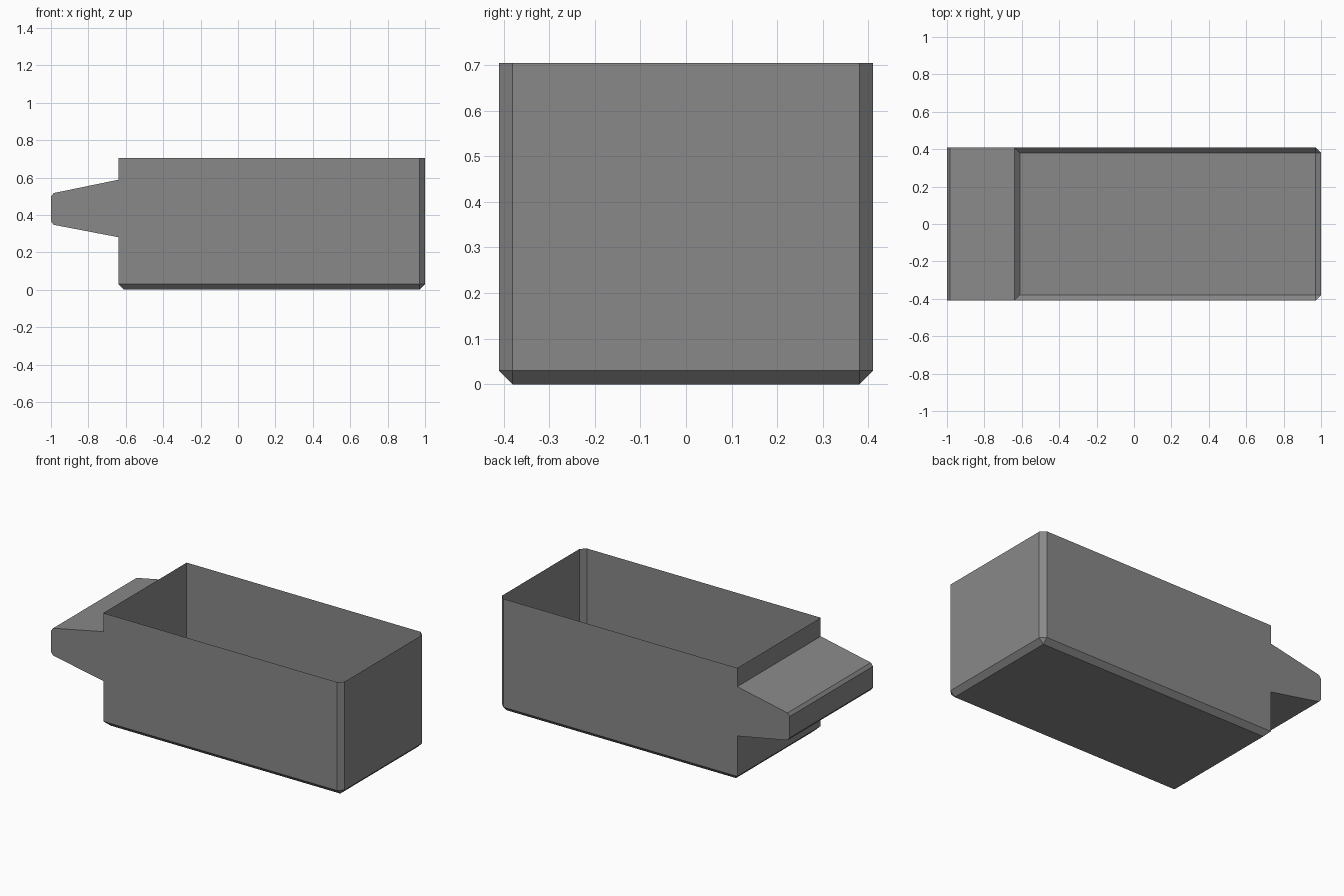
import bpy, bmesh

if "Cube" in bpy.data.objects:
    bpy.data.objects.remove(bpy.data.objects["Cube"])

W, H, C = 0.41, 0.704, 0.03      # half width, height, chamfer
XL, XR = -0.64, 1.0              # end walls of the bin

grey = bpy.data.materials.new("dark grey")
grey.diffuse_color = (0.25, 0.25, 0.25, 1)
grey.use_nodes = True
grey.node_tree.nodes["Principled BSDF"].inputs["Base Color"].default_value = grey.diffuse_color


def finish(name, bm):
    me = bpy.data.meshes.new(name)
    bm.to_mesh(me)
    bm.free()
    me.materials.append(grey)
    ob = bpy.data.objects.new(name, me)
    bpy.context.collection.objects.link(ob)
    return ob


# Open bin: thin walls, chamfered bottom and right-hand corners
bm = bmesh.new()
outline = [(XL, -W), (XR - C, -W), (XR, -W + C), (XR, W - C), (XR - C, W), (XL, W)]
low = [bm.verts.new((x, y, C)) for x, y in outline]
top = [bm.verts.new((x, y, H)) for x, y in outline]
base = [bm.verts.new((x, y, 0)) for x in (XL + C, XR - C) for y in (-W + C, W - C)]
fl, bl, fr, br = base
for i in range(6):
    j = (i + 1) % 6
    bm.faces.new((low[i], low[j], top[j], top[i]))
bm.faces.new((fl, bl, br, fr))
bm.faces.new((fl, fr, low[1], low[0]))
bm.faces.new((fr, low[2], low[1]))
bm.faces.new((fr, br, low[3], low[2]))
bm.faces.new((br, low[4], low[3]))
bm.faces.new((br, bl, low[5], low[4]))
bm.faces.new((bl, fl, low[0], low[5]))
finish("open_bin", bm)

# Tapered full-width lug on the left end, open where it meets the bin
bm = bmesh.new()
profile = [(XL, 0.588), (-0.985, 0.517), (-1.0, 0.498),
           (-1.0, 0.366), (-0.985, 0.347), (XL, 0.281)]
front = [bm.verts.new((x, -W, z)) for x, z in profile]
back = [bm.verts.new((x, W, z)) for x, z in profile]
bm.faces.new(front[::-1])
bm.faces.new(back)
for i in range(5):
    bm.faces.new((front[i], front[i + 1], back[i + 1], back[i]))
bm.normal_update()
finish("end_lug", bm)
